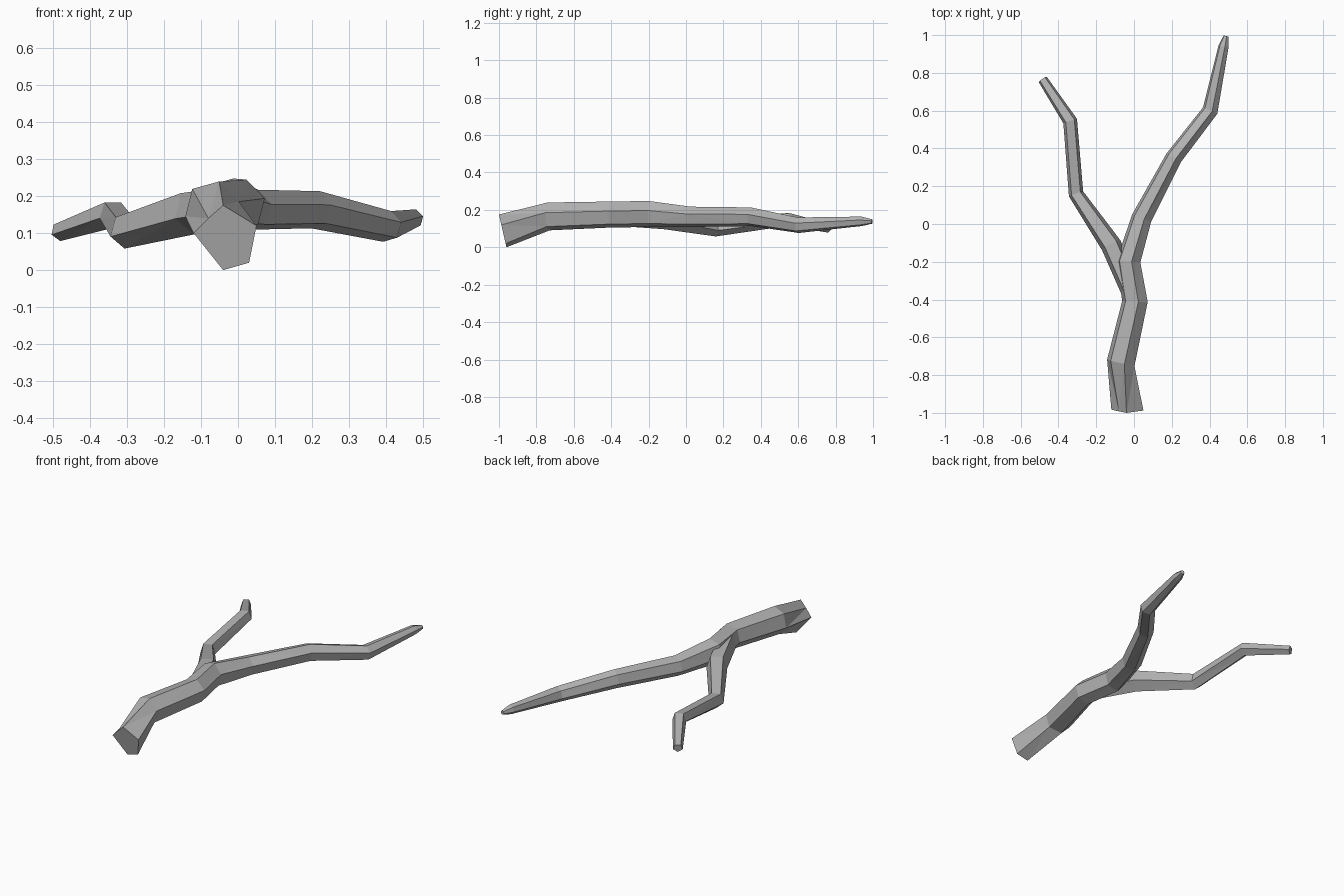
import bpy, bmesh, math
from mathutils import Vector

if "Cube" in bpy.data.objects:
    bpy.data.objects.remove(bpy.data.objects["Cube"])

bark = bpy.data.materials.new("grey_bark")
bark.diffuse_color = (0.45, 0.45, 0.45, 1)
bark.use_nodes = True
bark.node_tree.nodes["Principled BSDF"].inputs["Base Color"].default_value = bark.diffuse_color


def limb(name, stations, sides, roll, first_ring=None):
    """Faceted tube; each station is x, y, z, half width, half height."""
    centres = [Vector(s[:3]) for s in stations]
    bm = bmesh.new()
    rings = []
    if first_ring:
        rings.append([bm.verts.new(p) for p in first_ring])
    last = len(centres) - 1
    for i, (c, s) in enumerate(zip(centres, stations)):
        t = Vector()
        if i > 0:
            t += (c - centres[i - 1]).normalized()
        if i < last:
            t += (centres[i + 1] - c).normalized()
        t.normalize()
        side = Vector((t.y, -t.x, 0)).normalized()
        up = side.cross(t)
        ring = []
        for k in range(sides):
            a = math.radians(roll) + 2 * math.pi * k / sides
            ring.append(bm.verts.new(c + side * s[3] * math.cos(a) + up * s[4] * math.sin(a)))
        rings.append(ring)
    for a, b in zip(rings, rings[1:]):
        for k in range(sides):
            n = (k + 1) % sides
            bm.faces.new((a[k], a[n], b[n], b[k]))
    bm.faces.new(rings[0][::-1])
    bm.faces.new(rings[-1])
    bmesh.ops.triangulate(bm, faces=[f for f in bm.faces if len(f.verts) == 4])
    bmesh.ops.recalc_face_normals(bm, faces=bm.faces)
    me = bpy.data.meshes.new(name)
    bm.to_mesh(me)
    bm.free()
    me.materials.append(bark)
    ob = bpy.data.objects.new(name, me)
    bpy.context.collection.objects.link(ob)
    return ob


# Slanted, broken butt end of the trunk
butt = [(x, -0.96 - 0.04 * z / 0.175, z) for x, z in
        ((0.05, 0.12), (-0.04, 0.175), (-0.08, 0.14), (-0.12, 0.10), (-0.04, 0.0), (0.03, 0.02))]

# Trunk running on into the long right-hand branch
limb("trunk_and_long_branch", [
    (-0.07, -0.735, 0.165, 0.077, 0.077),
    (0.005, -0.41, 0.175, 0.070, 0.072),
    (-0.03, -0.20, 0.178, 0.066, 0.072),
    (0.04, 0.03, 0.163, 0.056, 0.056),
    (0.21, 0.35, 0.163, 0.046, 0.052),
    (0.403, 0.60, 0.118, 0.043, 0.043),
    (0.474, 0.94, 0.139, 0.028, 0.026),
    (0.487, 0.995, 0.138, 0.013, 0.012),
], 6, 15, butt)

# Crooked side branch, rooted inside the trunk
limb("side_branch", [
    (-0.01, -0.37, 0.175, 0.055, 0.060),
    (-0.122, -0.11, 0.158, 0.058, 0.062),
    (-0.307, 0.16, 0.105, 0.042, 0.047),
    (-0.338, 0.545, 0.152, 0.040, 0.038),
    (-0.483, 0.765, 0.103, 0.027, 0.025),
], 5, 54)
